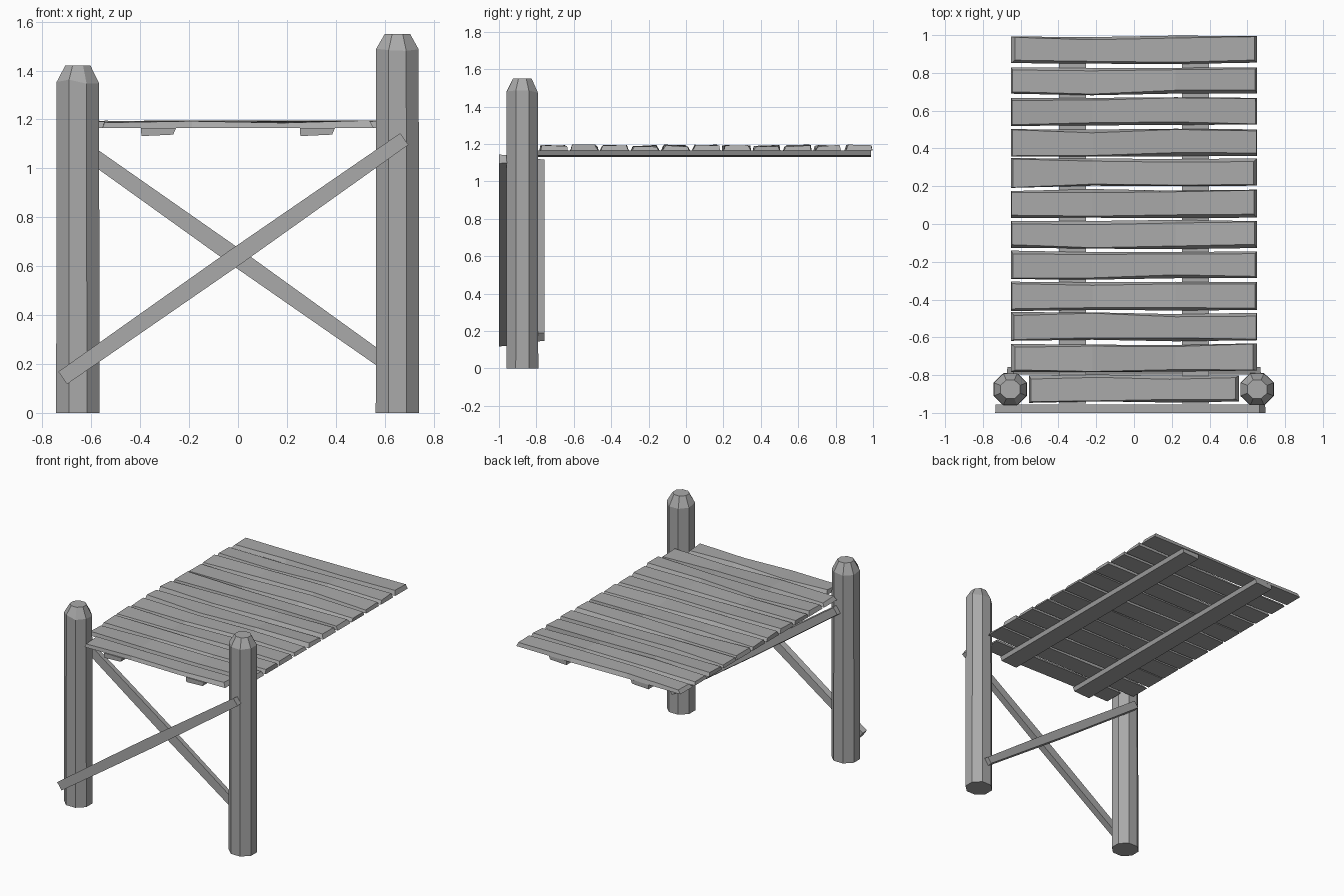
import bpy, bmesh, math, random
from mathutils import Vector, Matrix

random.seed(7)
cube = bpy.data.objects.get("Cube")
if cube:
    bpy.data.objects.remove(cube, do_unlink=True)

wood = bpy.data.materials.new("weathered grey wood")
wood.use_nodes = True
GREY = (0.4, 0.4, 0.4, 1)
wood.diffuse_color = GREY
wood.node_tree.nodes["Principled BSDF"].inputs["Base Color"].default_value = GREY


def jit(a):
    return random.uniform(-a, a)


def loft(name, rings, matrix=Matrix()):
    """Skin a list of equal-length point rings and cap both ends."""
    bm = bmesh.new()
    loops = [[bm.verts.new(matrix @ Vector(p)) for p in ring] for ring in rings]
    n = len(loops[0])
    for a, b in zip(loops, loops[1:]):
        for i in range(n):
            j = (i + 1) % n
            bm.faces.new((a[i], a[j], b[j], b[i]))
    bm.faces.new(loops[0][::-1])
    bm.faces.new(loops[-1])
    bmesh.ops.recalc_face_normals(bm, faces=bm.faces)
    mesh = bpy.data.meshes.new(name)
    bm.to_mesh(mesh)
    bm.free()
    mesh.materials.append(wood)
    obj = bpy.data.objects.new(name, mesh)
    bpy.context.collection.objects.link(obj)
    return obj


# Octagonal posts with hewn, chamfered tops
def post(name, x, height):
    rings = []
    for z, r, wobble in ((0, 0.096, 0), (height - 0.065, 0.094, 0.012), (height, 0.056, 0)):
        ring = []
        for k in range(8):
            a = math.radians(22.5 + 45 * k)
            ring.append((x + r * math.cos(a), -0.875 + 0.96 * r * math.sin(a), z + jit(wobble)))
        rings.append(ring)
    loft(name, rings)


post("right_post", -0.655, 1.42)
post("left_post", 0.652, 1.55)


# Rough deck planks: wide flat underside, narrower uneven top
def plank(name, y, half):
    rings = []
    for t in (-1, -0.34, 0.34, 1):
        x = t * half
        end = abs(t) == 1
        front = y - 0.073 + jit(0.006)
        back = y + 0.073 + jit(0.006)
        cut = t * random.uniform(0, 0.02) if end else 0
        rings.append([(x, front, 1.165), (x, back, 1.165),
                      (x - cut, back - random.uniform(0.002, 0.02), 1.191 + jit(0.006)),
                      (x - cut, front + random.uniform(0.002, 0.02), 1.191 + jit(0.006))])
    loft(name, rings)


for i in range(12):
    plank(f"deck_plank_{i + 1}", 0.922 - 0.163 * i, 0.65 if i < 11 else 0.555)

# Two bearers under the deck
for side, s in (("left", 1), ("right", -1)):
    rings = []
    for y in (-0.95, 0.99):
        rings.append([(s * 0.325 + dx, y, z) for dx, z in
                      ((-0.07, 1.132), (0.06, 1.138), (0.072, 1.166), (-0.072, 1.166))])
    loft(side + "_bearer", rings)


# Crossed diagonal braces on the front and back of the posts
def brace(name, start, end, y, thick):
    a, b = Vector((start[0], y, start[1])), Vector((end[0], y, end[1]))
    along = (b - a).normalized()
    up = along.cross(Vector((0, 1, 0)))
    rings = []
    for t, h in ((0, 0.031), (0.5, 0.036), (1, 0.029)):
        p = a.lerp(b, t)
        rings.append([p + up * (h * u) + Vector((0, v * thick / 2, 0))
                      for u, v in ((-1, -1), (1, -1), (0.85, 1), (-0.85, 1))])
    loft(name, rings)


brace("front_brace", (-0.717, 0.143), (0.68, 1.12), -0.978, 0.044)
brace("back_brace", (-0.655, 1.095), (0.655, 0.168), -0.776, 0.04)
